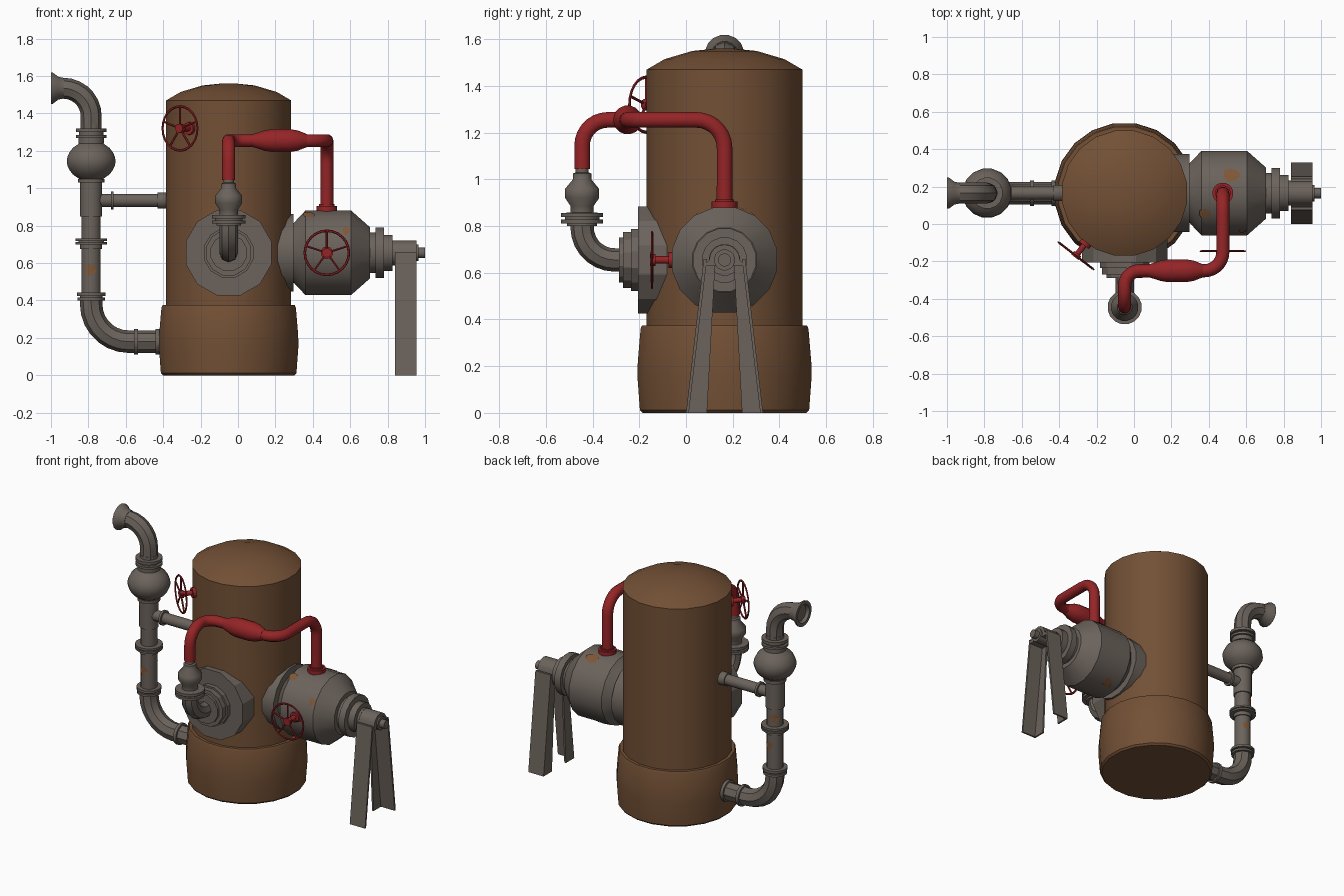
import bpy, bmesh, math, random
from mathutils import Vector, Matrix

random.seed(4)
cube = bpy.data.objects.get("Cube")
if cube:
    bpy.data.objects.remove(cube, do_unlink=True)


def material(name, rgb):
    m = bpy.data.materials.new(name)
    m.use_nodes = True
    m.diffuse_color = (*rgb, 1)
    bsdf = next(n for n in m.node_tree.nodes if n.type == 'BSDF_PRINCIPLED')
    bsdf.inputs["Base Color"].default_value = (*rgb, 1)
    return m


BROWN = material("tank brown", (0.17, 0.08, 0.036))
GREY = material("pipe grey", (0.148, 0.124, 0.106))
RED = material("valve red", (0.3, 0.018, 0.02))
RUST = material("rust", (0.21, 0.095, 0.038))

X, Y, Z = Vector((1, 0, 0)), Vector((0, 1, 0)), Vector((0, 0, 1))
CX, CY = -0.05, 0.165      # tank axis
PX = -0.785                # riser pipe
FY = -0.445                # front riser
VZ = 0.655                 # side vessel height
VX = 0.475                 # valve position on the vessel


def finish(name, bm, mat, matrix=None, smooth=40):
    bmesh.ops.remove_doubles(bm, verts=bm.verts, dist=1e-5)
    bmesh.ops.recalc_face_normals(bm, faces=bm.faces)
    me = bpy.data.meshes.new(name)
    bm.to_mesh(me)
    bm.free()
    return add(name, me, mat, matrix, smooth)


def add(name, me, mat, matrix=None, smooth=40):
    ob = bpy.data.objects.new(name, me)
    bpy.context.collection.objects.link(ob)
    me.materials.clear()
    me.materials.append(mat)
    if matrix:
        ob.matrix_world = matrix
    if smooth:
        bpy.ops.object.select_all(action='DESELECT')
        ob.select_set(True)
        bpy.context.view_layer.objects.active = ob
        bpy.ops.object.shade_smooth_by_angle(angle=math.radians(smooth))
    return ob


def frame(origin, axis):
    rot = Matrix() if axis == Z else axis.to_track_quat('Z', 'Y').to_matrix().to_4x4()
    return Matrix.Translation(origin) @ rot


def lathe(name, profile, origin, axis, mat, sides=16, smooth=40):
    """Spin (radius, height) points around an axis, closing both ends."""
    bm = bmesh.new()
    rings = []
    for r, h in profile:
        rings.append([bm.verts.new((r * math.cos(a), r * math.sin(a), h))
                      for a in (math.tau * (i + 0.5) / sides for i in range(sides))])
    for lo, hi in zip(rings, rings[1:]):
        for i in range(sides):
            j = (i + 1) % sides
            bm.faces.new((lo[i], lo[j], hi[j], hi[i]))
    bm.faces.new(rings[0])
    bm.faces.new(rings[-1])
    return finish(name, bm, mat, frame(origin, axis), smooth)


def steps(*bands):
    """Stepped profile from (radius, start, end) bands."""
    return [p for r, a, b in bands for p in ((r, a), (r, b))]


def bulb(r0, r1, a, b, n=8):
    return [(r0 + (r1 - r0) * math.sin(math.pi * i / n) ** 0.7, a + (b - a) * i / n)
            for i in range(n + 1)]


def tube(name, corners, fillets, radius, mat, res=2):
    """Round pipe through corner points with filleted bends."""
    pts = [Vector(c) for c in corners]
    path = [pts[0]]
    for a, p, b, r in zip(pts, pts[1:], pts[2:], fillets):
        u, v = (a - p).normalized(), (b - p).normalized()
        half = u.angle(v) / 2
        d = r / math.tan(half)
        c = p + (u + v).normalized() * r / math.sin(half)
        s, e = (p + u * d - c).normalized(), (p + v * d - c).normalized()
        path += [c + r * s.slerp(e, i / 7) for i in range(8)]
    path.append(pts[-1])
    cu = bpy.data.curves.new(name, 'CURVE')
    cu.dimensions = '3D'
    cu.bevel_depth, cu.bevel_resolution, cu.use_fill_caps = radius, res, True
    sp = cu.splines.new('POLY')
    sp.points.add(len(path) - 1)
    for q, co in zip(sp.points, path):
        q.co = (*co, 1)
    tmp = bpy.data.objects.new(name + "_path", cu)
    me = bpy.data.meshes.new_from_object(tmp)
    bpy.data.objects.remove(tmp)
    bpy.data.curves.remove(cu)
    me.name = name
    return add(name, me, mat)


def prism(name, outline, x0, x1, mat):
    """Extrude a (y, z) outline along x."""
    bm = bmesh.new()
    face = bm.faces.new([bm.verts.new((x0, y, z)) for y, z in outline])
    ext = bmesh.ops.extrude_face_region(bm, geom=[face])
    moved = [g for g in ext["geom"] if isinstance(g, bmesh.types.BMVert)]
    bmesh.ops.translate(bm, vec=(x1 - x0, 0, 0), verts=moved)
    return finish(name, bm, mat, smooth=30)


def rust_patch(name, origin, axis, radius, degrees, height, size):
    """Thin irregular blotch wrapped on a cylinder."""
    bm = bmesh.new()

    def at(da, h):
        a = math.radians(degrees) + da / radius
        return bm.verts.new((radius * math.cos(a), radius * math.sin(a), height + h))
    mid, rim = at(0, 0), []
    for i in range(9):
        t, s = math.tau * i / 9, size * random.uniform(0.6, 1.15)
        rim.append(at(s * math.cos(t), s * math.sin(t)))
    for i in range(9):
        bm.faces.new((mid, rim[i], rim[(i + 1) % 9]))
    return finish(name, bm, RUST, frame(origin, axis))


def handwheel(name, center, normal, R=0.118):
    c, n = Vector(center), Vector(normal).normalized()
    m = frame(c, n)
    ring = [(R + 0.007 * math.cos(t), 0.005 * math.sin(t))
            for t in (math.tau * i / 6 for i in range(7))]
    bm = bmesh.new()
    vs = [bm.verts.new((r, 0, h)) for r, h in ring]
    es = [bm.edges.new(p) for p in zip(vs, vs[1:])]
    bmesh.ops.spin(bm, geom=vs + es, cent=(0, 0, 0), axis=(0, 0, 1),
                   angle=math.tau, steps=24)
    finish(name + "_rim", bm, RED, m)
    for k in range(5):
        a = math.pi / 2 + math.tau * k / 5
        end = m @ Vector((R * math.cos(a), R * math.sin(a), 0))
        tube(f"{name}_spoke_{k + 1}", (c, end), (), 0.006, RED, 1)
    lathe(name + "_stem", steps((0.034, -0.11, -0.07), (0.016, -0.07, -0.015),
                                (0.025, -0.015, 0.01)), c, n, RED, 10)


# Tank
tank = Vector((CX, CY, 0))
lathe("tank_base", [(0.355, 0), (0.367, 0.012), (0.378, 0.16), (0.376, 0.22),
                    (0.364, 0.36), (0.358, 0.375), (0.33, 0.375)], tank, Z, BROWN, 20)
lathe("tank_body", [(0.338, 0.3), (0.338, 1.47), (0.26, 1.515), (0.14, 1.55),
                    (0.04, 1.56)], tank, Z, BROWN, 20)

# Left riser: lower bend, flanged stack with bulb, upper bend with flared mouth
riser = Vector((PX, CY, 0))
tube("lower_bend", ((-0.38, CY, 0.18), (PX, CY, 0.18), (PX, CY, 0.42)), (0.2,), 0.06, GREY)
lathe("lower_bend_flange", steps((0.07, -0.555, -0.535)), (0, CY, 0.18), X, GREY)
lathe("lower_bend_collar", steps((0.07, -0.44, -0.41)), (0, CY, 0.18), X, GREY)
lathe("riser_stack",
      steps((0.075, 0.4, 0.415), (0.062, 0.415, 0.425), (0.078, 0.425, 0.442),
            (0.052, 0.442, 0.675), (0.06, 0.675, 0.7), (0.086, 0.7, 0.712),
            (0.07, 0.712, 0.718), (0.086, 0.718, 0.732), (0.052, 0.732, 0.85),
            (0.06, 0.85, 1.03), (0.072, 1.03, 1.05))
      + bulb(0.065, 0.133, 1.05, 1.24)
      + steps((0.07, 1.24, 1.27), (0.084, 1.27, 1.285), (0.066, 1.285, 1.3),
              (0.084, 1.3, 1.32), (0.055, 1.32, 1.34)), riser, Z, GREY)
tube("upper_bend", ((PX, CY, 1.32), (PX, CY, 1.535), (-0.98, CY, 1.535)), (0.15,), 0.056, GREY)
lathe("flared_mouth", [(0.056, 0.93), (0.062, 0.96), (0.085, 0.99), (0.085, 1.0),
                       (0.062, 1.0), (0.045, 0.95)], (0, CY, 1.535), -X, GREY)
lathe("cross_pipe", steps((0.036, -0.75, -0.68), (0.05, -0.68, -0.665),
                          (0.036, -0.665, -0.43), (0.044, -0.43, -0.37)),
      (0, CY, 0.935), X, GREY, 12)

# Front outlet: plate, elbow and vertical neck
lathe("front_plate", steps((0.237, 0.0, 0.205), (0.137, 0.205, 0.235),
                           (0.125, 0.235, 0.27), (0.1, 0.27, 0.288)),
      (CX, 0, VZ), -Y, GREY, 12, 25)
tube("front_elbow", ((CX, -0.2, VZ), (CX, FY, VZ), (CX, FY, 0.82)), (0.14,), 0.05, GREY)
lathe("front_neck", steps((0.066, 0.8, 0.812), (0.092, 0.812, 0.828), (0.075, 0.828, 0.838),
                          (0.092, 0.838, 0.856))
      + [(0.05, 0.858), (0.05, 0.885), (0.074, 0.92), (0.074, 0.96), (0.04, 1.0),
         (0.04, 1.025), (0.028, 1.03), (0.028, 1.06)], (CX, FY, 0), Z, GREY)

# Red connecting pipe
tube("red_pipe", ((CX, FY, 1.045), (CX, FY, 1.255), (CX, -0.25, 1.255), (VX, -0.25, 1.255),
                  (VX, CY, 1.255), (VX, CY, 0.86)), (0.11, 0.08, 0.1, 0.12), 0.035, RED, 3)
lathe("red_pipe_bulb", [(0.035, 0.08), (0.055, 0.14), (0.062, 0.18), (0.062, 0.28),
                        (0.055, 0.32), (0.035, 0.37)], (0, -0.25, 1.255), X, RED)
lathe("red_pipe_collar", steps((0.056, 0.86, 0.905), (0.042, 0.905, 0.915)),
      (VX, CY, 0), Z, RED)

# Side vessel
side = Vector((0, CY, VZ))
lathe("vessel_mount", steps((0.212, 0.1, 0.298)), side, X, GREY, 16, 25)
lathe("side_vessel", [(0.15, 0.28), (0.165, 0.3), (0.23, 0.36), (0.23, 0.605), (0.14, 0.705)]
      + steps((0.11, 0.705, 0.735), (0.137, 0.735, 0.78), (0.098, 0.78, 0.825),
              (0.068, 0.825, 0.84), (0.045, 0.84, 0.965), (0.028, 0.965, 1.0)),
      side, X, GREY, 16, 25)

# Stand: two angle-iron legs and a saddle over the shaft
for name, s in (("front", 1), ("back", -1)):
    def turn(outline):
        return [(CY + s * (y - CY), z) for y, z in outline]
    prism(name + "_leg_plate", turn([(0, 0), (0.012, 0), (0.09, 0.66), (0.076, 0.66)]),
          0.84, 0.955, GREY)
    prism(name + "_leg_web", turn([(0.004, 0), (0.09, 0), (0.125, 0.64), (0.076, 0.64)]),
          0.84, 0.852, GREY)
arch = [(CY + 0.066 * math.cos(t), VZ + 0.066 * math.sin(t))
        for t in (math.pi * i / 8 for i in range(9))]
prism("shaft_saddle", [(CY + 0.09, VZ - 0.025)] + arch + [(CY - 0.09, VZ - 0.025)],
      0.84, 0.955, GREY)

# Handwheels
handwheel("tank_handwheel", (-0.31, -0.17, 1.32), (-0.61, -0.79, 0))
handwheel("vessel_handwheel", (VX, -0.145, VZ), (0, -1, 0))

# Rust blotches
for i, (deg, h, size) in enumerate(((65, 0.53, 0.05), (118, 0.385, 0.035),
                                    (150, 0.58, 0.025), (295, 0.45, 0.04))):
    rust_patch(f"vessel_rust_{i + 1}", side, X, 0.233, deg, h, size)
for i, (deg, h) in enumerate(((265, 0.56), (80, 0.6), (120, 0.79))):
    rust_patch(f"riser_rust_{i + 1}", riser, Z, 0.056, deg, h, 0.034)
